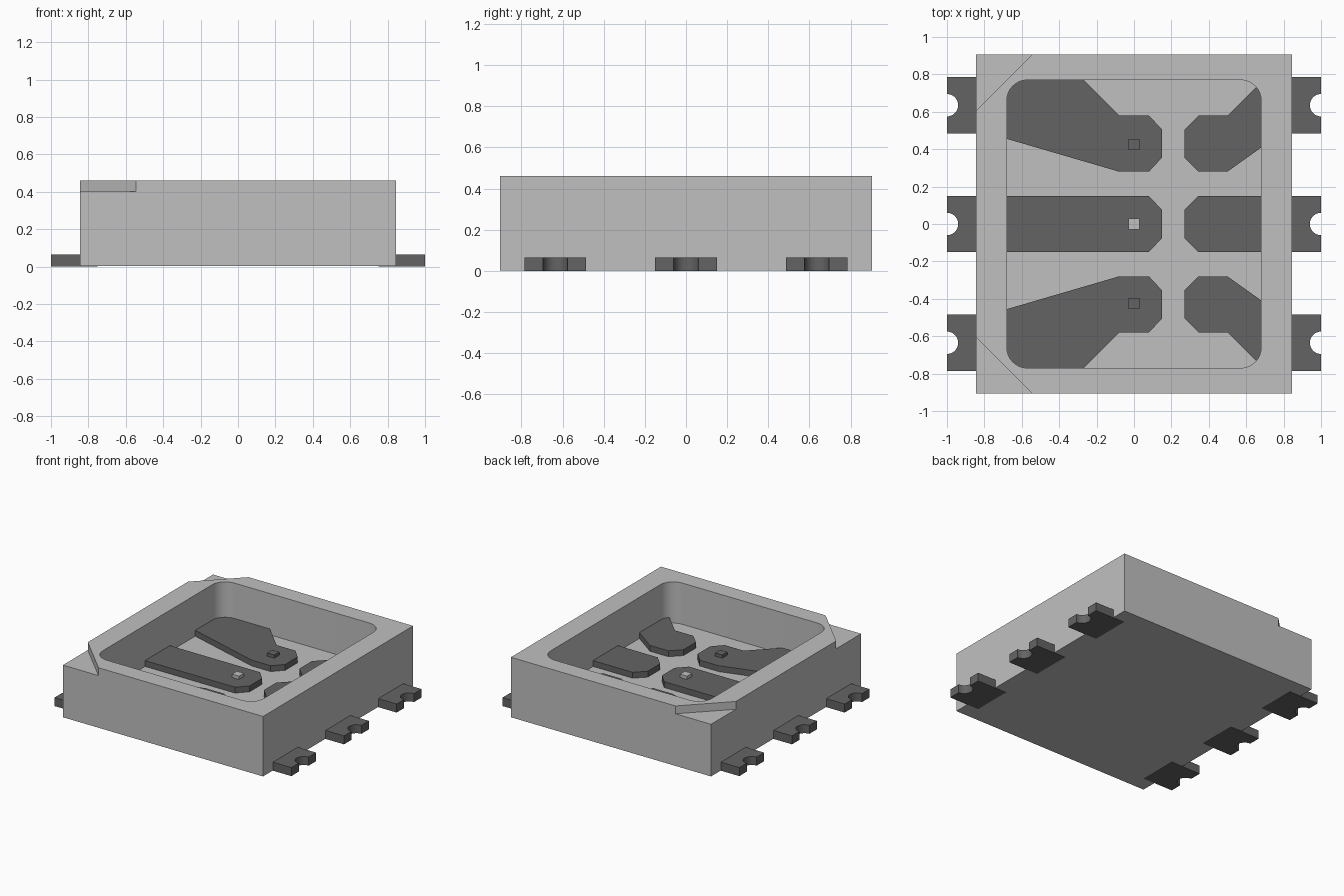
import bpy, bmesh, math

cube = bpy.data.objects.get("Cube")
if cube:
    bpy.data.objects.remove(cube, do_unlink=True)

TOP, STEP, FLOOR, PAD_TOP = 0.46, 0.40, 0.145, 0.19
HX, HY = 0.845, 0.905


def material(name, value):
    mat = bpy.data.materials.new(name)
    mat.use_nodes = True
    colour = (value, value, value, 1)
    mat.diffuse_color = colour
    mat.node_tree.nodes["Principled BSDF"].inputs["Base Color"].default_value = colour
    return mat


light_grey = material("light grey", 0.53)
dark_grey = material("dark grey", 0.127)


def prism(name, outline, z0, z1, mat):
    """Extrude a flat outline from z0 to z1."""
    bm = bmesh.new()
    base = bm.faces.new([bm.verts.new((x, y, z0)) for x, y in outline])
    top = bmesh.ops.extrude_face_region(bm, geom=[base])["geom"]
    bmesh.ops.translate(bm, vec=(0, 0, z1 - z0),
                        verts=[v for v in top if isinstance(v, bmesh.types.BMVert)])
    bmesh.ops.recalc_face_normals(bm, faces=bm.faces)
    mesh = bpy.data.meshes.new(name)
    bm.to_mesh(mesh)
    bm.free()
    mesh.materials.append(mat)
    obj = bpy.data.objects.new(name, mesh)
    bpy.context.collection.objects.link(obj)
    return obj


def rectangle(x, y, hx, hy):
    return [(x - hx, y - hy), (x + hx, y - hy), (x + hx, y + hy), (x - hx, y + hy)]


def arc(cx, cy, r, start, end, steps):
    angles = [math.radians(start + (end - start) * i / steps) for i in range(steps + 1)]
    return [(cx + r * math.cos(a), cy + r * math.sin(a)) for a in angles]


def smooth(obj):
    bpy.ops.object.select_all(action='DESELECT')
    obj.select_set(True)
    bpy.context.view_layer.objects.active = obj
    bpy.ops.object.shade_smooth_by_angle(angle=math.radians(30))


def cut(obj, cutter):
    mod = obj.modifiers.new("cut", 'BOOLEAN')
    mod.operation = 'DIFFERENCE'
    mod.solver = 'EXACT'
    mod.object = cutter
    bpy.context.view_layer.objects.active = obj
    bpy.ops.object.modifier_apply(modifier=mod.name)
    bpy.data.objects.remove(cutter, do_unlink=True)


# Housing with a rounded well and two stepped corners
housing = prism("housing", rectangle(0, 0, HX, HY), 0.002, TOP, light_grey)
r, wx, wy = 0.11, 0.68, 0.77
well = []
for i, (sx, sy) in enumerate([(1, 1), (-1, 1), (-1, -1), (1, -1)]):
    well += arc(sx * (wx - r), sy * (wy - r), r, 90 * i, 90 * i + 90, 8)
cut(housing, prism("well_cutter", well, FLOOR, 0.6, light_grey))
for s in (-1, 1):
    corner = [(-HX - 0.1, s * (HY - 0.4)), (-HX + 0.4, s * (HY + 0.1)),
              (-HX - 0.1, s * (HY + 0.1))]
    cut(housing, prism("corner_cutter", corner, STEP, 0.6, light_grey))
smooth(housing)

# Six outer leads with half-round notches in their ends
for side, sx in (("left", 1), ("right", -1)):
    for row, y in (("front", -0.635), ("middle", 0), ("back", 0.635)):
        notch = arc(1, y, 0.06, 270, 90, 14)
        outline = [(0.75, y - 0.15), (1, y - 0.15)] + notch + [(1, y + 0.15), (0.75, y + 0.15)]
        lead = prism(f"{side}_{row}_lead", [(sx * x, py) for x, py in outline],
                     0, 0.065, dark_grey)
        smooth(lead)

# Contact pads on the well floor, running slightly into the walls
long_pad = [(-0.70, 0.461), (-0.08, 0.28), (0.08, 0.28), (0.15, 0.355), (0.15, 0.505),
            (0.08, 0.58), (-0.08, 0.58), (-0.29, 0.79), (-0.70, 0.79)]
short_pad = [(0.70, 0.423), (0.50, 0.28), (0.345, 0.28), (0.27, 0.355), (0.27, 0.505),
             (0.345, 0.58), (0.50, 0.58), (0.66, 0.74), (0.70, 0.74)]
for row, s in (("front", -1), ("back", 1)):
    for name, pad in (("long", long_pad), ("short", short_pad)):
        prism(f"{row}_{name}_pad", [(x, s * y) for x, y in pad], FLOOR - 0.01, PAD_TOP, dark_grey)
for name, wall, shoulder, tip in (("long", -0.70, 0.08, 0.15), ("short", 0.70, 0.345, 0.27)):
    prism(f"middle_{name}_pad",
          [(wall, -0.15), (shoulder, -0.15), (tip, -0.075), (tip, 0.075),
           (shoulder, 0.15), (wall, 0.15)], FLOOR - 0.01, PAD_TOP, dark_grey)

# Small chips on the long pads
for row, y, mat in (("front", -0.425, dark_grey), ("middle", 0, light_grey),
                    ("back", 0.425, dark_grey)):
    prism(f"{row}_chip", rectangle(0, y, 0.03, 0.03), PAD_TOP, PAD_TOP + 0.025, mat)
